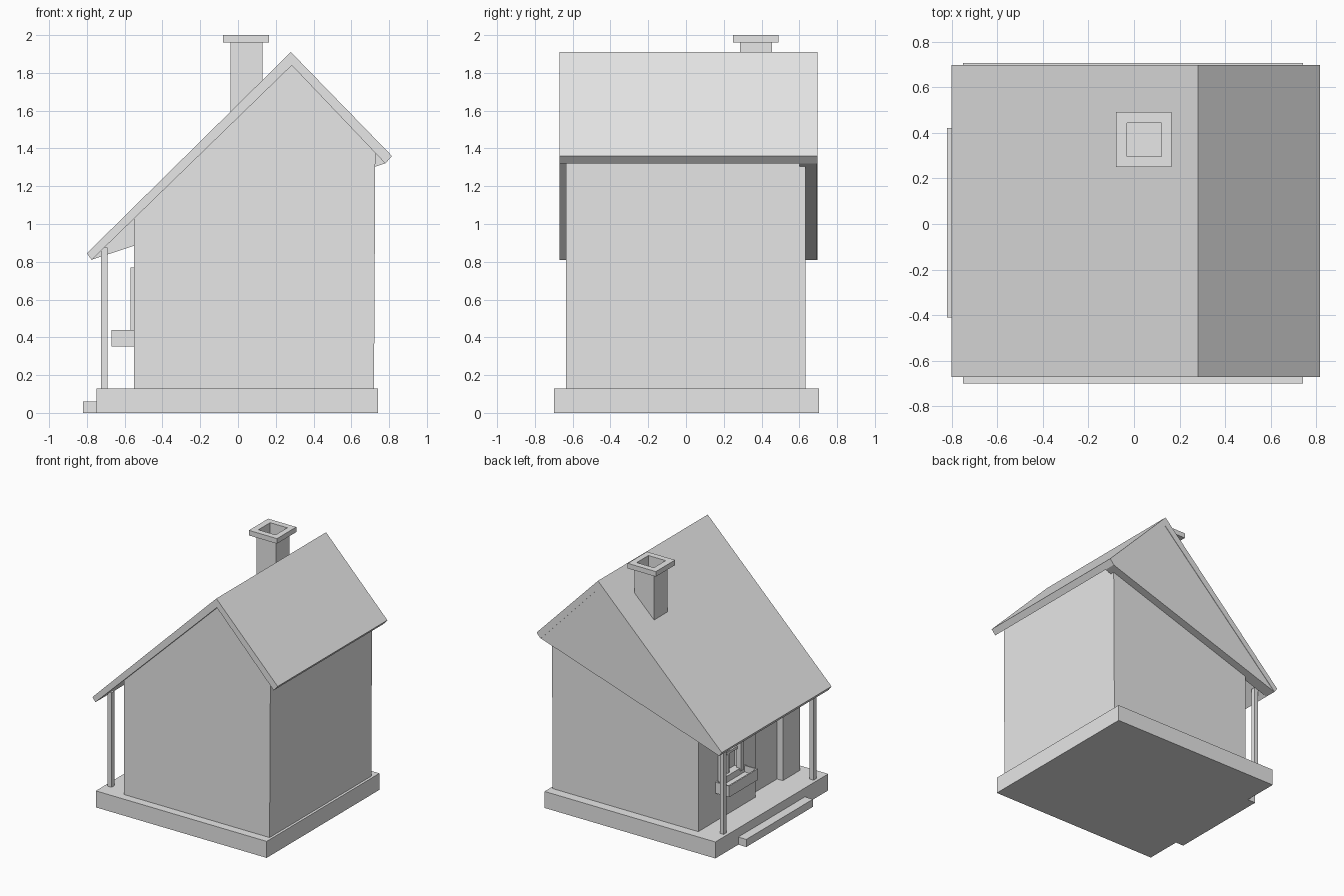
import bpy
import bmesh
from mathutils import Vector

cube = bpy.data.objects.get("Cube")
if cube:
    bpy.data.objects.remove(cube, do_unlink=True)

grey = bpy.data.materials.new("light_grey")
grey.use_nodes = True
colour = (0.8, 0.8, 0.8, 1)
grey.diffuse_color = colour
grey.node_tree.nodes["Principled BSDF"].inputs["Base Color"].default_value = colour


def add_object(name, bm):
    bmesh.ops.recalc_face_normals(bm, faces=bm.faces)
    mesh = bpy.data.meshes.new(name)
    bm.to_mesh(mesh)
    bm.free()
    mesh.materials.append(grey)
    obj = bpy.data.objects.new(name, mesh)
    bpy.context.collection.objects.link(obj)
    return obj


def extrude_profile(name, points, y0, y1):
    """Extrude an (x, z) outline from y0 to y1."""
    bm = bmesh.new()
    face = bm.faces.new([bm.verts.new((x, y0, z)) for x, z in points])
    out = bmesh.ops.extrude_face_region(bm, geom=[face])
    moved = [v for v in out["geom"] if isinstance(v, bmesh.types.BMVert)]
    bmesh.ops.translate(bm, verts=moved, vec=(0, y1 - y0, 0))
    return add_object(name, bm)


def box(name, xs, ys, zs, rim=0, depth=0):
    """Box from ranges; a rim hollows it out from the top."""
    bm = bmesh.new()
    bmesh.ops.create_cube(bm, size=1)
    for v in bm.verts:
        v.co = Vector([(r[0] + r[1]) / 2 + c * (r[1] - r[0])
                       for c, r in zip(v.co, (xs, ys, zs))])
    if rim:
        bm.normal_update()
        top = max(bm.faces, key=lambda f: f.calc_center_median().z)
        bmesh.ops.inset_region(bm, faces=[top], thickness=rim)
        # A second ring makes the vertical inner walls
        out = bmesh.ops.extrude_face_region(bm, geom=[top])
        inner = [v for v in out["geom"] if isinstance(v, bmesh.types.BMVert)]
        bmesh.ops.translate(bm, verts=inner, vec=(0, 0, -depth))
        if top.is_valid:
            bmesh.ops.delete(bm, geom=[top], context="FACES_ONLY")
    return add_object(name, bm)


def cut(target, cutter):
    mod = target.modifiers.new("opening", "BOOLEAN")
    mod.operation = "DIFFERENCE"
    mod.solver = "EXACT"
    mod.object = cutter
    bpy.context.view_layer.objects.active = target
    bpy.ops.object.modifier_apply(modifier=mod.name)
    bpy.data.objects.remove(cutter, do_unlink=True)


# Foundation and porch step
box("foundation", (-0.75, 0.74), (-0.70, 0.705), (0, 0.13))
box("porch_step", (-0.82, -0.75), (-0.41, 0.42), (0, 0.06))

# House body with door and window recesses on the porch side
wall_x = -0.55
walls = extrude_profile("walls", [(wall_x, 0.13), (0.72, 0.13), (0.727, 1.385),
                                  (0.285, 1.845), (wall_x, 1.03)], -0.635, 0.632)
door_y, window_y, window_z = (-0.42, -0.08), (0.11, 0.37), (0.44, 0.75)
cut(walls, box("door_cutter", (-0.7, -0.5), door_y, (0.12, 0.80)))
cut(walls, box("window_cutter", (-0.7, -0.5), window_y, window_z))

# Roof with one open gable overhang and one closed
extrude_profile("roof", [(-0.80, 0.845), (0.28, 1.91), (0.815, 1.36),
                         (0.78, 1.32), (0.285, 1.84), (-0.775, 0.81)], -0.67, 0.697)
extrude_profile("back_gable_fill", [(-0.775, 0.811), (0.285, 1.842), (0.78, 1.321)],
                0.60, 0.694)

# Chimney with hollow cap
box("chimney", (-0.04, 0.13), (0.285, 0.455), (1.4, 1.962), 0.012, 0.2)
for name, xs, ys in (("cap_left", (-0.08, -0.03), (0.25, 0.49)),
                     ("cap_right", (0.12, 0.165), (0.25, 0.49)),
                     ("cap_front", (-0.03, 0.12), (0.25, 0.297)),
                     ("cap_back", (-0.03, 0.12), (0.443, 0.49))):
    box("chimney_" + name, xs, ys, (1.96, 2.0))

# Porch posts
for name, y in (("front_post", -0.57), ("back_post", 0.55)):
    box(name, (-0.726, -0.692), (y - 0.017, y + 0.017), (0.13, 0.875))

# Window frame, glazing bars and flower box
frame_x = (-0.57, -0.53)
for i, y in enumerate(window_y):
    box(f"window_side_{i}", frame_x, (y - 0.02, y + 0.02), (0.42, 0.77))
box("window_head", frame_x, window_y, (0.73, 0.77))
mid_y = sum(window_y) / 2
box("window_upright_bar", (-0.54, -0.515), (mid_y - 0.01, mid_y + 0.01), window_z)
box("window_cross_bar", (-0.54, -0.515), window_y, (0.59, 0.61))
box("flower_box", (-0.67, wall_x), (0.06, 0.42), (0.352, 0.44), 0.015, 0.05)
